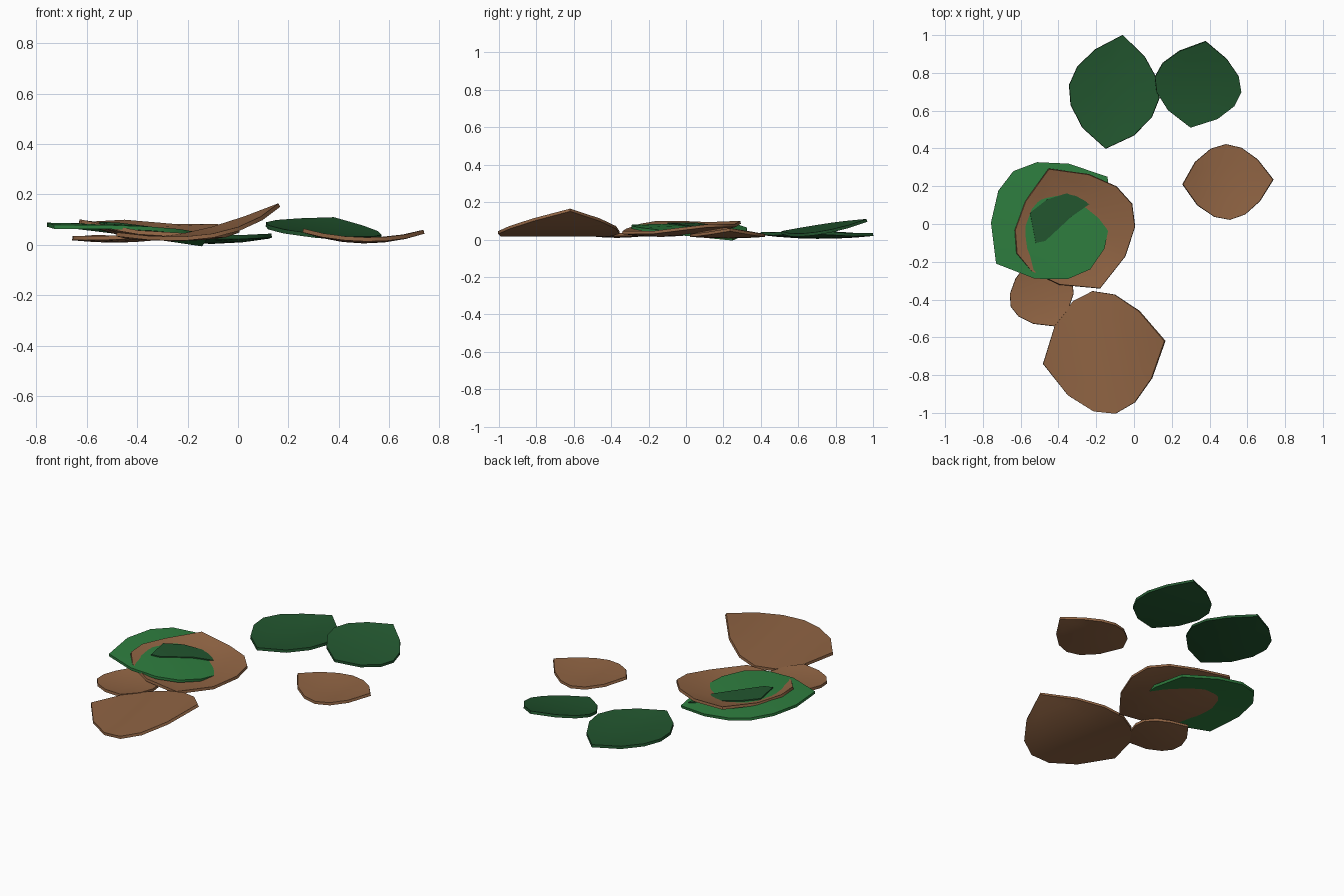
import bpy
import bmesh
import math
from mathutils import Vector

cube = bpy.data.objects.get("Cube")
if cube:
    bpy.data.objects.remove(cube)


def material(name, rgb):
    mat = bpy.data.materials.new(name)
    mat.use_nodes = True
    mat.diffuse_color = (*rgb, 1)
    mat.node_tree.nodes["Principled BSDF"].inputs["Base Color"].default_value = (*rgb, 1)
    return mat


BROWN = material("dry brown", (0.28, 0.128, 0.057))
GREEN = material("fresh green", (0.028, 0.21, 0.05))
DARK = material("dark green", (0.016, 0.092, 0.028))

# Shared leaf outline: station along the midrib and relative half width
OUTLINE = [(0, 0), (0.15, 0.57), (0.33, 0.9), (0.5, 1), (0.67, 0.88), (0.84, 0.55), (1, 0)]
COLUMNS = [-1, -0.5, 0, 0.5, 1]


def height(t, s, rib, cup, roll):
    """Midrib parabola through three heights, plus cross curl and tilt."""
    start, mid, end = rib
    along = 2 * (t - 0.5) * (t - 1) * start + 4 * t * (1 - t) * mid + 2 * t * (t - 0.5) * end
    return along + cup * s * s + roll * s


def build(name, rows, mat, thickness):
    """Skin rows of points, then give the sheet thickness."""
    bm = bmesh.new()
    grid = [[bm.verts.new(p) for p in row] for row in rows]
    for low, high in zip(grid, grid[1:]):
        for i in range(len(low) - 1):
            bm.faces.new((low[i], low[i + 1], high[i + 1], high[i]))
    bmesh.ops.remove_doubles(bm, verts=bm.verts, dist=0.0005)
    bm.normal_update()
    bmesh.ops.reverse_faces(bm, faces=[f for f in bm.faces if f.normal.z < 0])
    mesh = bpy.data.meshes.new(name)
    bm.to_mesh(mesh)
    bm.free()
    mesh.materials.append(mat)
    obj = bpy.data.objects.new(name, mesh)
    bpy.context.collection.objects.link(obj)
    solid = obj.modifiers.new("thickness", "SOLIDIFY")
    solid.thickness = thickness
    solid.offset = -1
    bpy.ops.object.select_all(action="DESELECT")
    obj.select_set(True)
    bpy.context.view_layer.objects.active = obj
    bpy.ops.object.modifier_apply(modifier=solid.name)
    bpy.ops.object.shade_smooth_by_angle(angle=math.radians(40))
    return obj


def leaf(name, mat, tip_a, tip_b, half_width, rib, cup=0.0, roll=0.0):
    """Leaf between two tips; positive s lies left of the way from a to b."""
    a, b = Vector(tip_a), Vector(tip_b)
    axis = (b - a).normalized()
    side = Vector((-axis.y, axis.x))
    rows = []
    for t, w in OUTLINE:
        row = []
        for c in COLUMNS:
            p = a.lerp(b, t) + side * half_width * w * c
            row.append((p.x, p.y, height(t, w * c, rib, cup, roll)))
        rows.append(row)
    return build(name, rows, mat, 0.016)


# Scattered leaves
leaf("large_brown_leaf", BROWN, (-0.48, -0.74), (0.16, -0.62), 0.33, (0.05, 0.045, 0.165))
leaf("small_brown_leaf", BROWN, (-0.42, -0.54), (-0.56, -0.2), 0.175, (0.04, 0.025, 0.04), 0.01)
leaf("right_brown_leaf", BROWN, (0.26, 0.21), (0.735, 0.235), 0.2, (0.065, 0.022, 0.06), 0.008)
leaf("back_dark_leaf", DARK, (-0.15, 0.4), (-0.06, 1), 0.24, (0.04, 0.02, 0.035), 0.025)
leaf("back_left_dark_leaf", DARK, (0.3, 0.51), (0.38, 0.965), 0.232, (0.045, 0.06, 0.11), 0.005, 0.025)

# Overlapping pile: a cupped brown leaf pierced by a sagging green one
leaf("pile_brown_leaf", BROWN, (-0.18, -0.34), (-0.45, 0.29), 0.33, (0.045, 0.035, 0.1), 0.055, 0.01)
TIP_A, TIP_B, HALF = (-0.73, -0.21), (-0.14, 0.25), 0.33
RIB, CUP, ROLL = (0.08, 0.076, 0.01), -0.005, 0.008
leaf("pile_green_leaf", GREEN, TIP_A, TIP_B, HALF, RIB, CUP, ROLL)

# Dark leaf fragment lying on the green leaf
UPPER = [(-0.55, 0.06), (-0.46, 0.13), (-0.3, 0.18), (-0.17, 0.22)]
LOWER = [(-0.52, -0.1), (-0.47, -0.09), (-0.33, 0.04), (-0.2, 0.13)]


def on_green(p):
    a, b = Vector(TIP_A), Vector(TIP_B)
    axis = (b - a).normalized()
    rel = p - a
    t = rel.dot(axis) / (b - a).length
    s = rel.dot(Vector((-axis.y, axis.x))) / HALF
    return (p.x, p.y, height(t, s, RIB, CUP, ROLL) + 0.007)


rows = []
for low, high in zip(LOWER, UPPER):
    rows.append([on_green(Vector(low).lerp(Vector(high), i / 4)) for i in range(5)])
build("dark_leaf_fragment", rows, DARK, 0.007)
